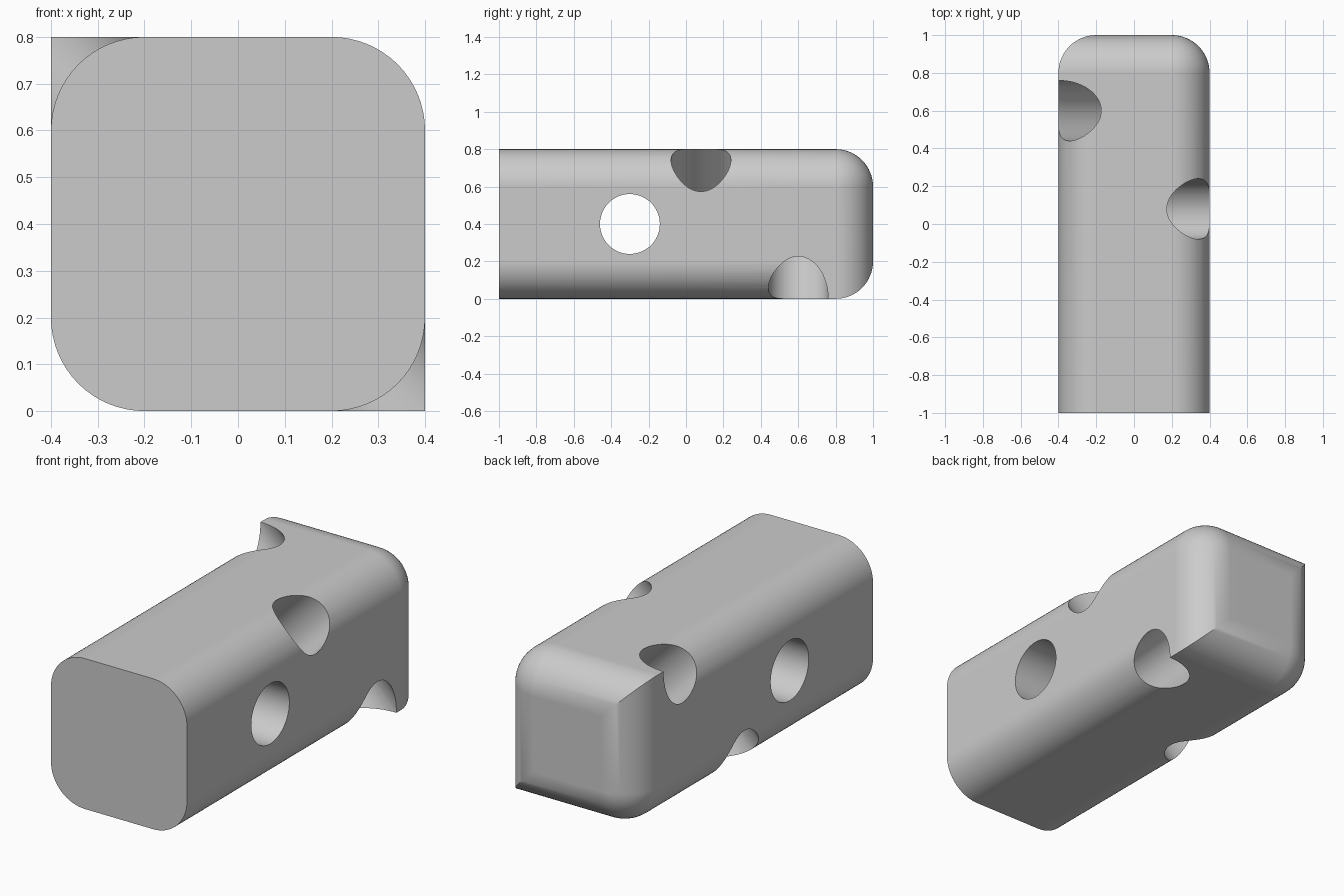
import bpy
import bmesh
from math import pi, sin, cos, radians
from mathutils import Matrix, Vector

if "Cube" in bpy.data.objects:
    bpy.data.objects.remove(bpy.data.objects["Cube"])

HALF, TALL, ROUND, HOLE = 0.4, 0.8, 0.2, 0.16
STEPS = 16

grey = bpy.data.materials.new("light grey")
grey.use_nodes = True
grey.diffuse_color = (0.6, 0.6, 0.6, 1)
grey.node_tree.nodes["Principled BSDF"].inputs["Base Color"].default_value = grey.diffuse_color


def add_object(name, bm):
    bmesh.ops.recalc_face_normals(bm, faces=bm.faces)
    mesh = bpy.data.meshes.new(name)
    bm.to_mesh(mesh)
    bm.free()
    mesh.materials.append(grey)
    obj = bpy.data.objects.new(name, mesh)
    bpy.context.collection.objects.link(obj)
    return obj


# Block: bevel the four back edges and one diagonal pair of long edges
bm = bmesh.new()
bmesh.ops.create_cube(bm, size=1, matrix=Matrix.Translation((0, 0, HALF))
                      @ Matrix.Diagonal((2 * HALF, 2, TALL, 1)))


def is_rounded(edge):
    a, b = (v.co for v in edge.verts)
    if min(a.y, b.y) > 0:
        return True
    return abs(a.y - b.y) > 1 and a.x * (a.z - HALF) > 0


bmesh.ops.bevel(bm, geom=[e for e in bm.edges if is_rounded(e)], offset=ROUND,
                offset_type='OFFSET', segments=STEPS, profile=0.5,
                affect='EDGES', clamp_overlap=False)
block = add_object("block", bm)


# Rounding cutters: the other two long edges are rounded only as far as the rear hole
def rounding_cutter(name, side):
    bm = bmesh.new()
    c = HALF - ROUND
    out = HALF + 0.1
    arc = [(c + ROUND * cos(t), c + ROUND * sin(t))
           for t in (pi / 2 * i / STEPS for i in range(STEPS + 1))]
    profile = arc + [(c, out), (out, out), (out, c)]
    verts = [bm.verts.new((side * x, -1.1, HALF - side * z)) for x, z in profile]
    face = bm.faces.new(verts)
    end = bmesh.ops.extrude_face_region(bm, geom=[face])["geom"]
    bmesh.ops.translate(bm, vec=(0, 1.7, 0),
                        verts=[v for v in end if isinstance(v, bmesh.types.BMVert)])
    return add_object(name, bm)


# Hole cutters: long cylinders through the middle of the block
def hole_cutter(name, y, direction):
    bm = bmesh.new()
    turn = Vector(direction).to_track_quat('Z', 'Y').to_matrix().to_4x4()
    bmesh.ops.create_cone(bm, cap_ends=True, segments=64, radius1=HOLE, radius2=HOLE,
                          depth=2, matrix=Matrix.Translation((0, y, HALF)) @ turn)
    return add_object(name, bm)


cutters = [
    rounding_cutter("right_edge_cutter", -1),
    rounding_cutter("left_edge_cutter", 1),
    hole_cutter("side_hole_cutter", -0.3, (1, 0, 0)),
    hole_cutter("middle_diagonal_cutter", 0.08, (1, 0, 1)),
    hole_cutter("rear_diagonal_cutter", 0.6, (1, 0, -1)),
]

# Cut the block, then discard the cutters
bpy.context.view_layer.objects.active = block
for cutter in cutters:
    cutter.hide_render = True
    mod = block.modifiers.new(cutter.name, 'BOOLEAN')
    mod.operation = 'DIFFERENCE'
    mod.solver = 'EXACT'
    mod.object = cutter
    bpy.ops.object.modifier_apply(modifier=mod.name)
    bpy.data.objects.remove(cutter)

# Smooth rounds with flat faces kept flat
bpy.ops.object.select_all(action='DESELECT')
block.select_set(True)
bpy.ops.object.shade_smooth_by_angle(angle=radians(30))
normals = block.modifiers.new("flat face normals", 'WEIGHTED_NORMAL')
normals.keep_sharp = True
